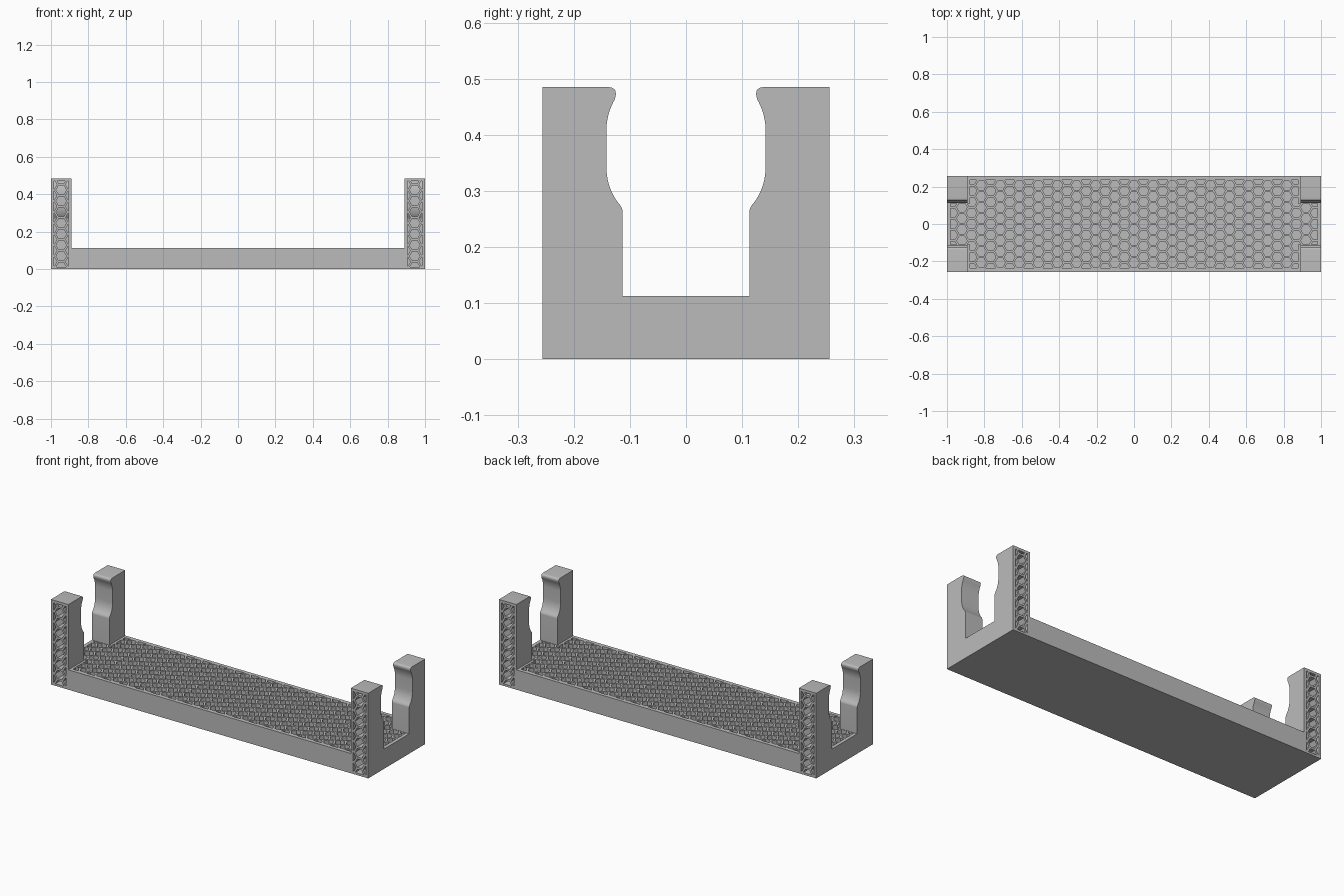
import bpy
import bmesh
import math
from mathutils import Vector

cube = bpy.data.objects.get("Cube")
if cube:
    bpy.data.objects.remove(cube)

PITCH = 0.059                      # honeycomb cell spacing
COLUMN = PITCH * math.cos(math.pi / 6)
RADIUS = 0.048 / math.sqrt(3)      # cell corner radius
DEPTH, TRAY_H, TOP = 0.256, 0.113, 0.485

grey = bpy.data.materials.new("light grey")
grey.use_nodes = True
colour = (0.5, 0.5, 0.5, 1)
grey.diffuse_color = colour
grey.node_tree.nodes["Principled BSDF"].inputs["Base Color"].default_value = colour


def prism(bm, points, direction):
    """Closed prism from a flat polygon swept along a direction."""
    direction = Vector(direction)
    low = [bm.verts.new(p) for p in points]
    high = [bm.verts.new(Vector(p) + direction) for p in points]
    bm.faces.new(low[::-1])
    bm.faces.new(high)
    for i in range(len(low)):
        j = (i + 1) % len(low)
        bm.faces.new((low[i], low[j], high[j], high[i]))


def finish(bm, name):
    bmesh.ops.recalc_face_normals(bm, faces=bm.faces)
    mesh = bpy.data.meshes.new(name)
    bm.to_mesh(mesh)
    bm.free()
    mesh.materials.append(grey)
    ob = bpy.data.objects.new(name, mesh)
    bpy.context.collection.objects.link(ob)
    return ob


def combine(ob, other, operation):
    """Apply a boolean and discard the helper."""
    mod = ob.modifiers.new(operation.lower(), "BOOLEAN")
    mod.operation, mod.object, mod.solver = operation, other, "EXACT"
    bpy.context.view_layer.objects.active = ob
    bpy.ops.object.modifier_apply(modifier=mod.name)
    bpy.data.objects.remove(other)


def bezier(a, b, c, steps=10):
    a, b, c = Vector(a), Vector(b), Vector(c)
    return [a * (1 - t) ** 2 + b * 2 * t * (1 - t) + c * t * t
            for t in (i / steps for i in range(steps + 1))]


def hexagon(u, v):
    return [(u + RADIUS * math.cos(k * math.pi / 3),
             v + RADIUS * math.sin(k * math.pi / 3)) for k in range(6)]


def posts(bm, profile, x0, x1):
    """Sweep a post profile at all four corners."""
    for sx in (-1, 1):
        for sy in (-1, 1):
            prism(bm, [(sx * x0, sy * y, z) for y, z in profile], (sx * (x1 - x0), 0, 0))


# Grip curve on the inner side of every post
grip = (bezier((0.113, 0.262), (0.113, 0.268), (0.117, 0.274), 4)
        + bezier((0.117, 0.274), (0.142, 0.303), (0.142, 0.345))
        + bezier((0.142, 0.41), (0.141, 0.438), (0.127, 0.463))
        + bezier((0.127, 0.463), (0.120, 0.484), (0.138, TOP), 8))
clean = [grip[0]]
for p in grip[1:]:
    if (p - clean[-1]).length > 1e-5:
        clean.append(p)
grip = [tuple(p) for p in clean]

# Tray block with four posts
bm = bmesh.new()
prism(bm, [(-1, -DEPTH, 0), (1, -DEPTH, 0), (1, DEPTH, 0), (-1, DEPTH, 0)], (0, 0, TRAY_H))
body = finish(bm, "cradle_body")
bm = bmesh.new()
posts(bm, [(DEPTH, 0), (0.113, 0)] + grip + [(DEPTH, TOP)], 0.89, 1)
combine(body, finish(bm, "posts"), "UNION")

# Honeycomb pockets of the tray, clipped to a cross-shaped cavity
bm = bmesh.new()
for i in range(-20, 21):
    for j in range(-5, 5):
        v = (j + (0 if i % 2 else 0.5)) * PITCH
        prism(bm, [(x, y, 0.01) for x, y in hexagon(i * COLUMN, v)], (0, 0, 0.15))
tray_cells = finish(bm, "tray_cells")
corner = [(0.98, 0.11), (0.877, 0.11), (0.877, 0.235)]
outline = []
for sx, sy, step in ((1, 1, 1), (-1, 1, -1), (-1, -1, 1), (1, -1, -1)):
    outline += [(sx * x, sy * y, 0.02) for x, y in corner[::step]]
bm = bmesh.new()
prism(bm, outline, (0, 0, 0.12))
combine(tray_cells, finish(bm, "tray_cavity"), "INTERSECT")
combine(body, tray_cells, "DIFFERENCE")

# Honeycomb pockets of the posts, with floors that follow the grip curve
WALL = 0.016
bm = bmesh.new()
for side in (-1, 1):
    for i in (-1, 0, 1):
        for j in range(9):
            v = 0.010 + (j + 0.5 * abs(i)) * PITCH
            for sy in (-1, 1):
                prism(bm, [(x, sy * 0.1, z) for x, z in hexagon(side * 0.945 + i * COLUMN, v)],
                      (0, sy * 0.25, 0))
post_cells = finish(bm, "post_cells")
floor = [(y + WALL, z) for y, z in grip if z < TOP - WALL]
profile = ([(0.3, 0.012), (0.113 + WALL, 0.012)] + floor
           + [(floor[-1][0], TOP - WALL + 0.001), (0.3, TOP - WALL + 0.001)])
bm = bmesh.new()
posts(bm, profile, 0.905, 0.985)
combine(post_cells, finish(bm, "post_cavity"), "INTERSECT")
combine(body, post_cells, "DIFFERENCE")

# Smooth grips, crisp edges elsewhere
bpy.ops.object.select_all(action="DESELECT")
body.select_set(True)
bpy.context.view_layer.objects.active = body
bpy.ops.object.shade_smooth_by_angle(angle=math.radians(30))
